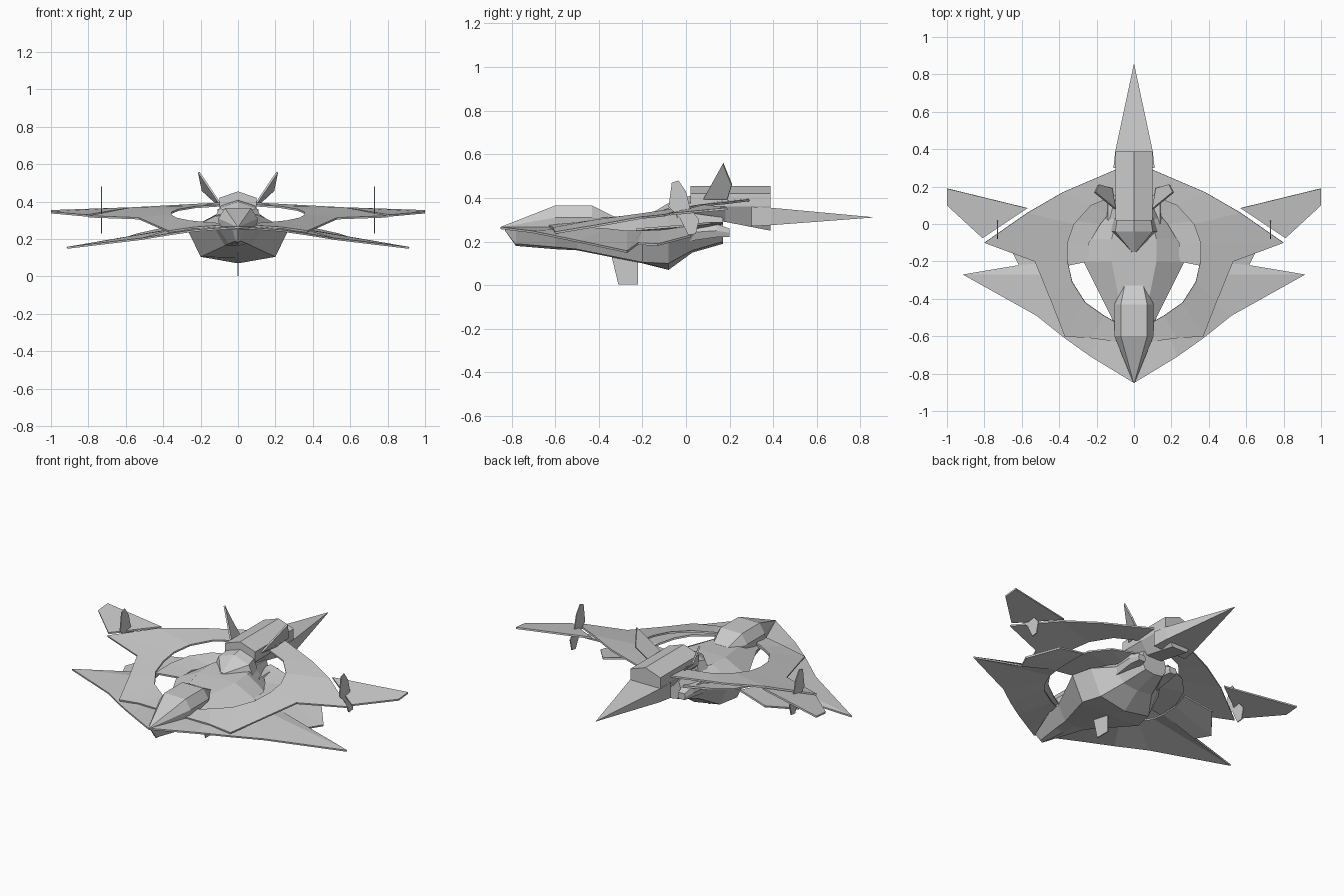
import bpy, bmesh


def finish(name, bm):
    bmesh.ops.remove_doubles(bm, verts=bm.verts[:], dist=0.0005)
    bmesh.ops.recalc_face_normals(bm, faces=bm.faces[:])
    me = bpy.data.meshes.new(name)
    bm.to_mesh(me)
    bm.free()
    ob = bpy.data.objects.new(name, me)
    bpy.context.collection.objects.link(ob)
    return ob


def mirror(ob):
    ob.modifiers.new("mirror", 'MIRROR').merge_threshold = 0.001
    return ob


def loft(name, sections, cx=0):
    """Closed body from symmetric half profiles (top to bottom) along y."""
    bm = bmesh.new()
    loops = []
    for y, half in sections:
        ring = list(half) + [(-x, z) for x, z in reversed(half)]
        loops.append([bm.verts.new((cx + x, y, z)) for x, z in ring])
    n = len(loops[0])
    for a, b in zip(loops, loops[1:]):
        for i in range(n):
            j = (i + 1) % n
            bm.faces.new((a[i], a[j], b[j], b[i]))
    bm.faces.new(loops[0])
    bm.faces.new(loops[-1])
    return finish(name, bm)


def thicken(ob, t):
    m = ob.modifiers.new("thickness", 'SOLIDIFY')
    m.thickness, m.offset = t, 0
    return ob


def strip(name, pairs, t):
    """Thin plate skinned between an outer and an inner edge, mirrored."""
    bm = bmesh.new()
    rows = [[bm.verts.new(p) for p in pair] for pair in pairs]
    for a, b in zip(rows, rows[1:]):
        bm.faces.new((a[0], b[0], b[1], a[1]))
    return mirror(thicken(finish(name, bm), t))


def fin(name, pts, t):
    bm = bmesh.new()
    bm.faces.new([bm.verts.new(p) for p in pts])
    return thicken(finish(name, bm), t)


# Main hull with faceted belly
loft("hull", [
    (-0.83, [(0.004, 0.26), (0.006, 0.255), (0.004, 0.252), (0, 0.25)]),
    (-0.78, [(0.02, 0.265), (0.03, 0.25), (0.012, 0.19), (0, 0.18)]),
    (-0.60, [(0.05, 0.29), (0.10, 0.25), (0.05, 0.175), (0, 0.165)]),
    (-0.50, [(0.06, 0.30), (0.12, 0.25), (0.07, 0.165), (0, 0.16)]),
    (-0.20, [(0.12, 0.325), (0.27, 0.25), (0.20, 0.105), (0, 0.10)]),
    (-0.08, [(0.12, 0.33), (0.24, 0.25), (0.17, 0.10), (0, 0.07)]),
    (0.03, [(0.09, 0.33), (0.16, 0.24), (0.10, 0.16), (0, 0.15)]),
    (0.17, [(0.07, 0.31), (0.09, 0.25), (0.06, 0.20), (0, 0.19)])])

# Cockpit canopy
loft("canopy", [
    (-0.85, [(0.002, 0.267), (0.003, 0.265), (0.002, 0.262)]),
    (-0.60, [(0.07, 0.365), (0.105, 0.31), (0.10, 0.25)]),
    (-0.43, [(0.07, 0.365), (0.105, 0.31), (0.09, 0.25)]),
    (-0.33, [(0.05, 0.315), (0.055, 0.30), (0.055, 0.25)])])

# Upper ring plate that widens into the rear wings
strip("ring_plate", [
    ((0.08, -0.63, 0.27), (0.08, -0.535, 0.28)),
    ((0.23, -0.61, 0.26), (0.16, -0.49, 0.285)),
    ((0.37, -0.60, 0.24), (0.26, -0.42, 0.295)),
    ((0.44, -0.42, 0.27), (0.33, -0.31, 0.31)),
    ((0.53, -0.20, 0.31), (0.355, -0.20, 0.325)),
    ((0.80, -0.10, 0.32), (0.355, -0.10, 0.34)),
    ((0.57, 0.06, 0.365), (0.32, 0.00, 0.355)),
    ((0.38, 0.17, 0.375), (0.23, 0.10, 0.37)),
    ((0.10, 0.29, 0.39), (0.08, 0.16, 0.38)),
    ((0.0, 0.30, 0.39), (0.0, 0.17, 0.38))], 0.01)

# Lower forward wings, continuing back under the ring
strip("forward_wing", [
    ((0.0, -0.85, 0.262), (0.0, -0.58, 0.26)),
    ((0.23, -0.71, 0.245), (0.16, -0.51, 0.26)),
    ((0.37, -0.61, 0.225), (0.27, -0.44, 0.26)),
    ((0.52, -0.49, 0.20), (0.33, -0.36, 0.255)),
    ((0.915, -0.27, 0.153), (0.37, -0.27, 0.245)),
    ((0.615, -0.22, 0.19), (0.38, -0.20, 0.245)),
    ((0.66, -0.13, 0.185), (0.38, -0.10, 0.25)),
    ((0.54, 0.02, 0.225), (0.36, 0.0, 0.265))], 0.01)

# Inner shelf bridging hull and ring at the back
strip("inner_shelf", [
    ((0.39, -0.23, 0.255), (0.24, -0.20, 0.255)),
    ((0.38, -0.10, 0.265), (0.24, -0.10, 0.26)),
    ((0.34, 0.02, 0.275), (0.18, 0.00, 0.26)),
    ((0.25, 0.11, 0.285), (0.13, 0.06, 0.265)),
    ((0.10, 0.17, 0.285), (0.06, 0.10, 0.265))], 0.01)

# Detached outer wing panels
strip("outer_wing", [
    ((0.57, 0.085, 0.365), (0.81, -0.075, 0.325)),
    ((1.0, 0.19, 0.35), (1.0, 0.10, 0.342))], 0.01)

# Dorsal engine spine and the wedge in front of it
loft("engine_spine", [
    (y, [(0.0, 0.455), (0.10, 0.42), (0.10, 0.36), (0.05, low)])
    for y, low in ((0.02, 0.31), (0.18, 0.29), (0.387, 0.25))])
loft("dorsal_wedge", [
    (-0.15, [(0.0, 0.335), (0.01, 0.33), (0.02, 0.30)]),
    (-0.04, [(0.0, 0.40), (0.10, 0.365), (0.13, 0.30)]),
    (0.03, [(0.0, 0.41), (0.09, 0.38), (0.11, 0.30)])])

# Tail spike: a long flat pyramid
loft("tail_spike", [
    (0.30, [(0.11, 0.36), (0.11, 0.27)]),
    (0.39, [(0.10, 0.355), (0.10, 0.275)]),
    (0.855, [(0.001, 0.312), (0.001, 0.31)])])

# Canted tail fins
mirror(fin("tail_fin", [(0.10, 0.08, 0.395), (0.21, 0.17, 0.558),
                        (0.19, 0.21, 0.46), (0.12, 0.19, 0.395)], 0.01))

# Vertical blades at the wing gaps
mirror(fin("wing_blade", [(0.73, y, z) for y, z in (
    (-0.08, 0.36), (-0.065, 0.47), (-0.035, 0.48), (0.0, 0.43),
    (0.02, 0.35), (0.06, 0.30), (0.045, 0.235), (0.01, 0.23), (-0.03, 0.31))], 0.006))

# Belly fin
fin("belly_fin", [(0, -0.345, 0.15), (0, -0.31, 0.003),
                  (0, -0.22, 0.003), (0, -0.22, 0.14)], 0.006)

# Small thruster pods beneath the spine
for side, cx in (("left", -0.11), ("right", 0.11)):
    loft(side + "_thruster_pod", [
        (0.0, [(0.03, 0.28), (0.045, 0.24), (0.03, 0.20)]),
        (0.14, [(0.03, 0.28), (0.04, 0.25), (0.03, 0.22)]),
        (0.20, [(0.02, 0.26), (0.025, 0.24), (0.02, 0.222)])], cx)
